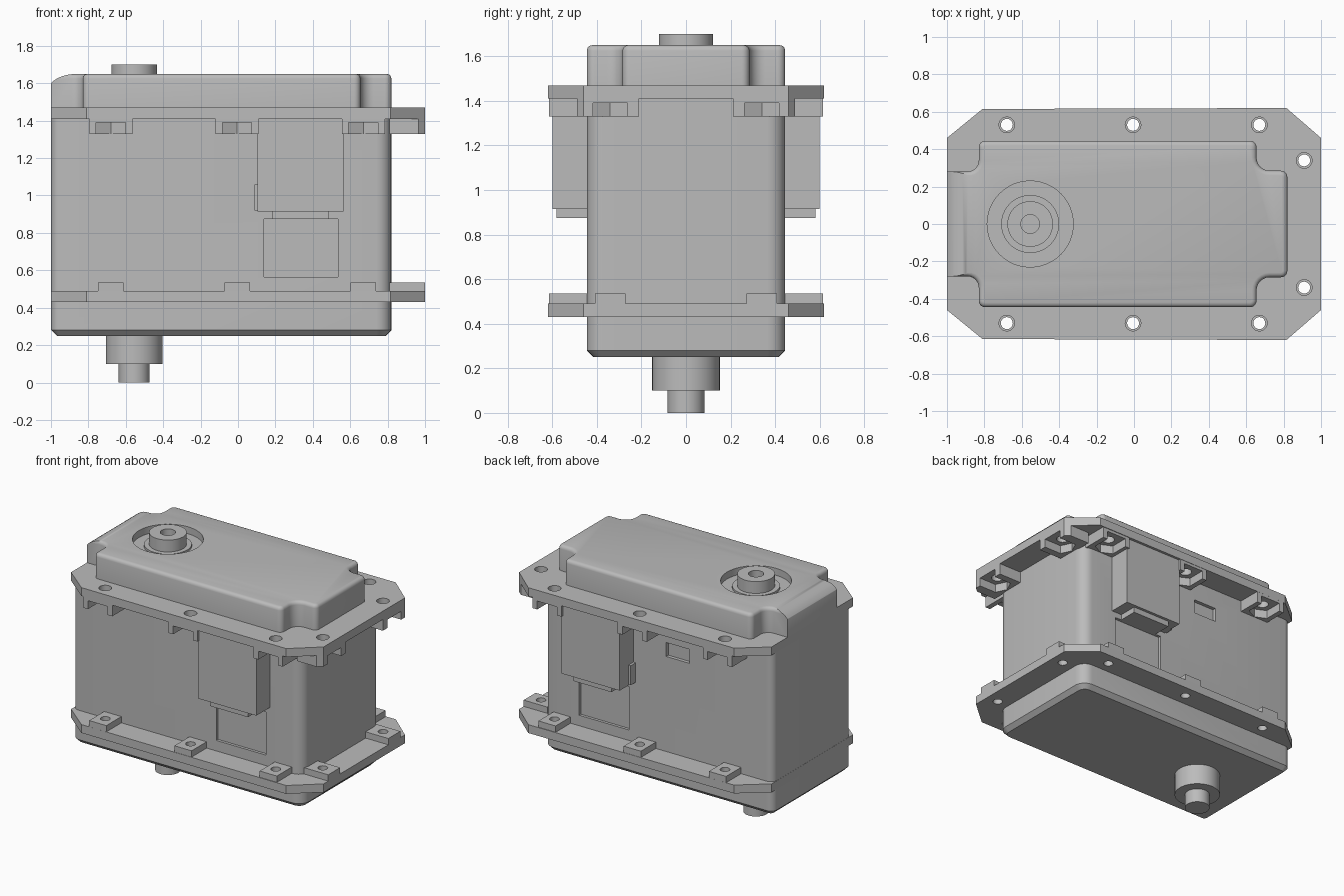
import bpy, bmesh, math
from mathutils import Vector

cube = bpy.data.objects.get("Cube")
if cube:
    bpy.data.objects.remove(cube, do_unlink=True)

grey = bpy.data.materials.new("mid_grey")
grey.use_nodes = True
grey.diffuse_color = (0.5, 0.5, 0.5, 1)
grey.node_tree.nodes["Principled BSDF"].inputs["Base Color"].default_value = (0.5, 0.5, 0.5, 1)

SHAFT_X = -0.555
SIDE_X = (-0.68, -0.005, 0.67)
SIDE_Y, END_X, END_Y = 0.53, 0.91, 0.34


# ---- helpers -------------------------------------------------------------
def add_prism(bm, outline, lo, hi, axis="z"):
    """Extrude a 2D outline along z, or along y for an x-z outline."""
    put = (lambda p, h: (p[0], p[1], h)) if axis == "z" else (lambda p, h: (p[0], h, p[1]))
    low = [bm.verts.new(put(p, lo)) for p in outline]
    top = [bm.verts.new(put(p, hi)) for p in outline]
    bm.faces.new(low)
    bm.faces.new(top)
    n = len(outline)
    for i in range(n):
        j = (i + 1) % n
        bm.faces.new((low[i], low[j], top[j], top[i]))


def make(name, prisms, bevel_z=None, bevel=0.0, segments=1):
    """Object from a list of prisms; optionally bevel the rim at one height."""
    bm = bmesh.new()
    for p in prisms:
        add_prism(bm, *p)
    bmesh.ops.recalc_face_normals(bm, faces=bm.faces)
    if bevel_z is not None:
        rim = [e for e in bm.edges if all(abs(v.co.z - bevel_z) < 1e-4 for v in e.verts)]
        bmesh.ops.bevel(bm, geom=rim, offset=bevel, segments=segments, profile=0.5, affect="EDGES")
    mesh = bpy.data.meshes.new(name)
    bm.to_mesh(mesh)
    bm.free()
    mesh.materials.append(grey)
    obj = bpy.data.objects.new(name, mesh)
    bpy.context.collection.objects.link(obj)
    return obj


def cut(obj, prisms):
    """Subtract prisms from the object."""
    tool = make("cutter", prisms)
    tool.hide_render = True
    mod = obj.modifiers.new("cut", "BOOLEAN")
    mod.operation, mod.solver, mod.object = "DIFFERENCE", "EXACT", tool
    bpy.context.view_layer.update()
    deps = bpy.context.evaluated_depsgraph_get()
    mesh = bpy.data.meshes.new_from_object(obj.evaluated_get(deps))
    obj.modifiers.clear()
    obj.data = mesh
    bpy.data.objects.remove(tool, do_unlink=True)


def circle(x, y, r, n=32, start=0.0):
    return [(x + r * math.cos(start + math.tau * i / n),
             y + r * math.sin(start + math.tau * i / n)) for i in range(n)]


def rect(x0, x1, y0, y1):
    return [(x0, y0), (x1, y0), (x1, y1), (x0, y1)]


def fillet(corners, steps=6):
    """Round the right-angled corners of an outline of (x, y, radius)."""
    out = []
    pts = [Vector(c[:2]) for c in corners]
    for i, p in enumerate(pts):
        r = corners[i][2]
        a = (pts[i - 1] - p).normalized()
        b = (pts[(i + 1) % len(pts)] - p).normalized()
        for k in range(steps + 1):
            t = math.pi / 2 * k / steps
            out.append(tuple(p + (a + b) * r - b * r * math.cos(t) - a * r * math.sin(t)))
    return out


def mirror(half):
    """Complete an outline across y = 0."""
    return half + [(p[0], -p[1], *p[2:]) for p in reversed(half)]


def flip(outline):
    return [(x, -y) for x, y in outline]


# ---- case body -----------------------------------------------------------
body = make("case_body", [(fillet(mirror([(-0.999, 0.445, 0.05), (0.82, 0.445, 0.08)])), 0.25, 1.46)],
            0.25, 0.03)
# shallow panels under the pods, and the small rear window
cut(body, [(rect(0.14, 0.535, 0.565, 0.875), -0.6, -0.425, "y"),
           (rect(0.14, 0.535, 0.565, 0.875), 0.425, 0.6, "y"),
           (rect(-0.34, -0.155, 1.17, 1.27), 0.42, 0.6, "y")])

# ---- top cover with scooped corners --------------------------------------
cover = make("top_cover", [(fillet(mirror([
    (-1.0, 0.28, 0.002), (-0.83, 0.28, 0.06), (-0.83, 0.445, 0.035),
    (0.655, 0.445, 0.035), (0.655, 0.285, 0.07), (0.82, 0.285, 0.035)])), 1.44, 1.65)],
    1.65, 0.025, 3)
arc = [(-0.86 - 0.15 * math.sin(t), 1.57 + 0.08 * math.cos(t))
       for t in [math.pi / 2 * i / 8 for i in range(9)]]
cut(cover, [(arc + [(-1.1, 1.57), (-1.1, 1.7), (-0.86, 1.7)], -0.5, 0.5, "y")])
cut(cover, [(circle(SHAFT_X, 0, 0.23, 48), 1.6, 1.8)])

# ---- flanges -------------------------------------------------------------
flange_outline = mirror([(-1.0, 0.46), (-0.81, 0.615), (0.815, 0.62), (1.0, 0.46)])
holes = [(x, s * SIDE_Y) for x in SIDE_X for s in (1, -1)] + [(END_X, s * END_Y) for s in (1, -1)]


def drill(obj, radius, lo, hi):
    cut(obj, [(circle(x, y, radius, 20), lo, hi) for x, y in holes])


top_flange = make("top_flange", [(flange_outline, 1.41, 1.47)])
bottom_flange = make("bottom_flange", [(flange_outline, 0.43, 0.49)])
drill(top_flange, 0.042, 1.3, 1.6)
drill(bottom_flange, 0.032, 0.3, 0.6)

# screw bosses: large with nut pockets above, small below
upper, lower, pockets = [], [], []
for side in (lambda o: o, flip):
    for x in SIDE_X:
        upper.append((side(rect(x - 0.115, x + 0.115, 0.43, 0.615)), 1.33, 1.41))
        lower.append((side(rect(x - 0.068, x + 0.068, 0.43, 0.615)), 0.49, 0.535))
        nut = [(x - 0.078, 0.7), (x - 0.078, 0.485), (x, 0.448), (x + 0.078, 0.485), (x + 0.078, 0.7)]
        pockets.append((side(nut), 1.3, 1.39))
    upper.append((side([(0.81, 0.21), (1, 0.21), (1, 0.46), (0.965, 0.49), (0.81, 0.49)]), 1.33, 1.41))
    lower.append((side(rect(0.81, 1, END_Y - 0.068, END_Y + 0.068)), 0.49, 0.535))
    nut = [(1.1, END_Y - 0.078), (0.865, END_Y - 0.078), (0.828, END_Y),
           (0.865, END_Y + 0.078), (1.1, END_Y + 0.078)]
    pockets.append((side(nut), 1.3, 1.39))
upper_bosses = make("upper_screw_bosses", upper)
cut(upper_bosses, pockets)
drill(upper_bosses, 0.042, 1.3, 1.6)
lower_bosses = make("lower_screw_bosses", lower)
drill(lower_bosses, 0.032, 0.3, 0.6)

# ---- side pods -----------------------------------------------------------
for label, s in (("front", -1), ("back", 1)):
    def span(depth):
        return sorted((s * 0.41, s * depth))
    make(label + "_pod", [(rect(0.105, 0.565, 0.915, 1.41), *span(0.6), "y")])
    make(label + "_pod_neck", [(rect(0.185, 0.485, 0.875, 0.915), *span(0.58), "y")])
    make(label + "_pod_tab", [(rect(0.088, 0.105, 0.92, 1.06), *span(0.5), "y")])

# ---- shafts --------------------------------------------------------------
make("top_bearing_ring", [(circle(SHAFT_X, 0, 0.155, 40), 1.55, 1.615)])
top_shaft = make("top_shaft", [(circle(SHAFT_X, 0, 0.122, 40), 1.55, 1.70)])
cut(top_shaft, [(circle(SHAFT_X, 0, 0.05, 24), 1.6, 1.8)])
make("bottom_hub", [(circle(SHAFT_X, 0, 0.152, 40), 0.10, 0.26)])
make("bottom_shaft", [(circle(SHAFT_X, 0, 0.083, 32), 0.0, 0.12)])

# ---- smooth the rounded surfaces, keep hard edges ------------------------
for obj in list(bpy.context.collection.objects):
    if obj.type == "MESH" and grey.name in obj.data.materials:
        bpy.ops.object.select_all(action="DESELECT")
        obj.select_set(True)
        bpy.context.view_layer.objects.active = obj
        bpy.ops.object.shade_smooth_by_angle(angle=math.radians(32))
